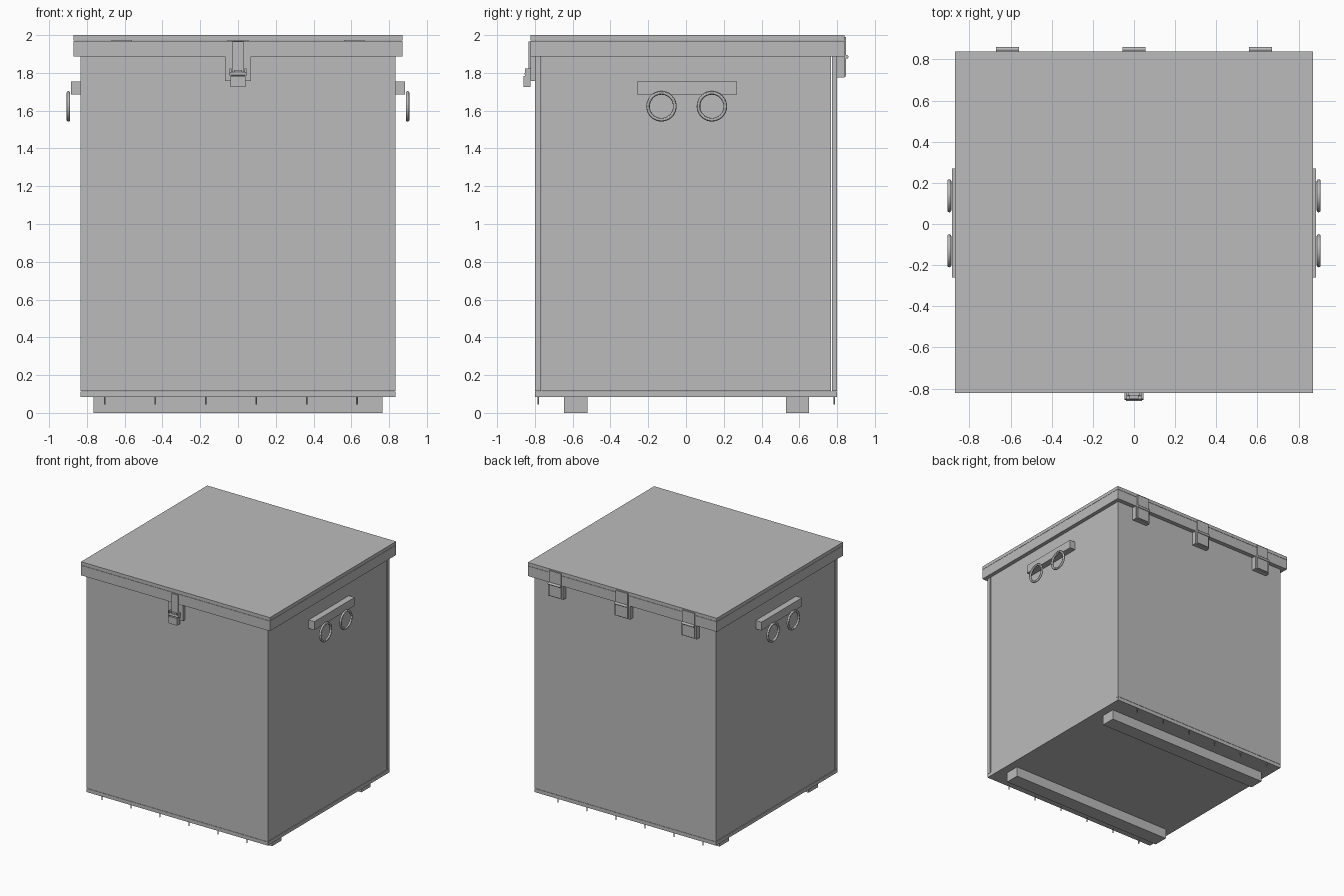
import bpy
from math import pi

cube = bpy.data.objects.get("Cube")
if cube:
    bpy.data.objects.remove(cube, do_unlink=True)

grey = bpy.data.materials.new("plain_grey")
grey.use_nodes = True
tone = (0.5, 0.5, 0.5, 1)
grey.diffuse_color = tone
grey.node_tree.nodes["Principled BSDF"].inputs["Base Color"].default_value = tone


def finish(name, smooth=False):
    ob = bpy.context.object
    ob.name = name
    ob.data.materials.append(grey)
    if smooth:
        bpy.ops.object.shade_smooth_by_angle()
    return ob


def box(name, x, y, z):
    """Box from (low, high) ranges on each axis."""
    ranges = (x, y, z)
    bpy.ops.mesh.primitive_cube_add(size=1, location=[(a + b) / 2 for a, b in ranges])
    bpy.context.object.scale = [b - a for a, b in ranges]
    bpy.ops.object.transform_apply(location=False, rotation=False, scale=True)
    return finish(name)


def rod(name, radius, length, location, rotation=(0, 0, 0), sides=16):
    bpy.ops.mesh.primitive_cylinder_add(vertices=sides, radius=radius, depth=length,
                                        location=location, rotation=rotation)
    return finish(name, True)


def span(centre, half):
    return (centre - half, centre + half)


# Box panels
W = 0.835
low, high = 0.115, 1.968
box("bottom_panel", span(0, W), span(0, 0.80), (0.083, 0.113))
box("front_panel", span(0, W), (-0.80, -0.768), (low, high))
box("back_panel", span(0, W), (0.772, 0.80), (low, high))
for side, s in (("left", 1), ("right", -1)):
    box(side + "_panel", sorted((s * 0.80, s * 0.832)), (-0.764, 0.768), (low, high))

# Lid: top slab and surrounding rim
L, F, B = 0.87, -0.823, 0.838
box("lid_top", span(0, L), (F, B), (1.972, 2.0))
box("lid_front_rim", span(0, L), (F, -0.802), (1.887, 1.97))
box("lid_back_rim", span(0, L), (0.802, B), (1.887, 1.97))
for side, s in (("left", 1), ("right", -1)):
    box("lid_" + side + "_rim", sorted((s * 0.837, s * L)), (-0.802, 0.802), (1.887, 1.97))

# Runners under the floor
box("front_runner", span(0, 0.765), (-0.645, -0.522), (0, 0.083))
box("back_runner", span(0, 0.765), (0.53, 0.652), (0, 0.083))

# Nail tips below the floor
for row, y in (("front", -0.782), ("back", 0.786)):
    for i in range(6):
        rod(row + "_nail", 0.004, 0.04, (-0.705 + i * 0.267, y, 0.065), sides=8)

# Side handles: bar with two rings
for side, s in (("left", 1), ("right", -1)):
    box(side + "_handle_bar", sorted((s * 0.832, s * 0.885)), (-0.26, 0.27), (1.685, 1.755))
    for y in (-0.13, 0.137):
        bpy.ops.mesh.primitive_torus_add(major_radius=0.071, minor_radius=0.0095,
                                         major_segments=40, minor_segments=12,
                                         location=(s * 0.898, y, 1.623),
                                         rotation=(0, pi / 2, 0))
        finish(side + "_handle_ring", True)

# Hinges on the back
for x in (-0.615, 0, 0.615):
    box("hinge_block", span(x, 0.07), (0.80, 0.838), (1.775, 1.886))
    box("hinge_upper_leaf", span(x, 0.055), (0.838, 0.847), (1.886, 1.99))
    box("hinge_lower_leaf", span(x, 0.055), (0.838, 0.847), (1.782, 1.884))
    rod("hinge_pin", 0.01, 0.114, (x, 0.85, 1.885), (0, pi / 2, 0))

# Front latch: base, strap, catch and hook
box("latch_base", span(0, 0.07), (F, -0.80), (1.757, 1.886))
box("latch_strap", span(0, 0.03), (-0.833, F), (1.785, 1.965))
box("latch_catch", span(0, 0.04), (-0.86, F), (1.725, 1.783))
rod("latch_pin", 0.01, 0.09, (0, -0.845, 1.795), (0, pi / 2, 0))
for x in (-0.04, 0.04):
    box("latch_hook_arm", span(x, 0.006), (-0.852, F), (1.783, 1.822))
box("latch_hook", span(0, 0.022), (-0.85, -0.833), (1.795, 1.815))
